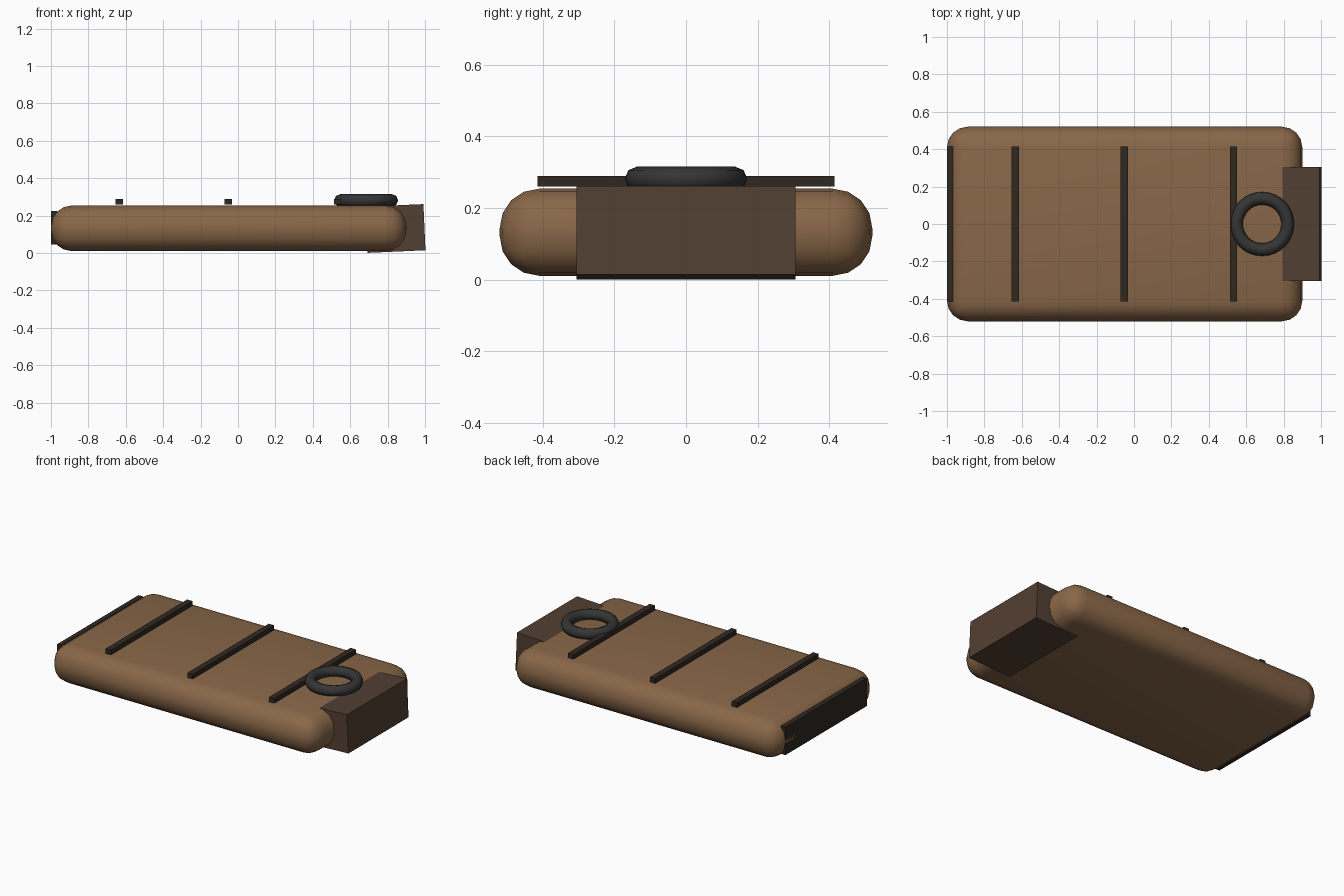
import bpy, math

if "Cube" in bpy.data.objects:
    bpy.data.objects.remove(bpy.data.objects["Cube"])


def material(name, rgb):
    m = bpy.data.materials.new(name)
    m.diffuse_color = (*rgb, 1)
    m.use_nodes = True
    m.node_tree.nodes["Principled BSDF"].inputs["Base Color"].default_value = m.diffuse_color
    return m


LEATHER = material("brown_leather", (0.25, 0.135, 0.065))
FLAP = material("dark_leather", (0.085, 0.05, 0.033))
STRAP = material("strap_dark", (0.03, 0.021, 0.016))
METAL = material("dark_metal", (0.035, 0.035, 0.036))


def box(name, centre, size, mat, tilt=0.0):
    bpy.ops.mesh.primitive_cube_add(size=1, location=centre)
    ob = bpy.context.object
    ob.name = name
    ob.scale = size
    bpy.ops.object.transform_apply(location=False, rotation=False, scale=True)
    ob.rotation_euler.y = tilt
    ob.data.materials.append(mat)
    return ob


# Padded body with rounded rim
body = box("body", (-0.05, 0, 0.132), (1.9, 1.04, 0.243), LEATHER)
bevel = body.modifiers.new("round", 'BEVEL')
bevel.width = 0.11
bevel.segments = 4
bpy.ops.object.modifier_apply(modifier="round")
bpy.ops.object.shade_smooth_by_angle(angle=math.radians(35))

# Straps across the top
for i, x in enumerate((-0.635, -0.052, 0.531)):
    box(f"strap_{i + 1}", (x, 0, 0.274), (0.038, 0.83, 0.03), STRAP)

# Plate set into the left end
box("end_plate", (-0.984, 0, 0.135), (0.032, 0.83, 0.18), STRAP)

# Slightly tilted block on the right end
box("end_block", (0.842, 0, 0.131), (0.31, 0.612, 0.247), FLAP, -0.045)

# Ring lying on top
bpy.ops.mesh.primitive_torus_add(location=(0.685, 0, 0.281), major_radius=0.137,
                                 minor_radius=0.034, major_segments=32, minor_segments=8)
ring = bpy.context.object
ring.name = "ring"
ring.data.materials.append(METAL)
bpy.ops.object.shade_smooth_by_angle(angle=math.radians(50))
